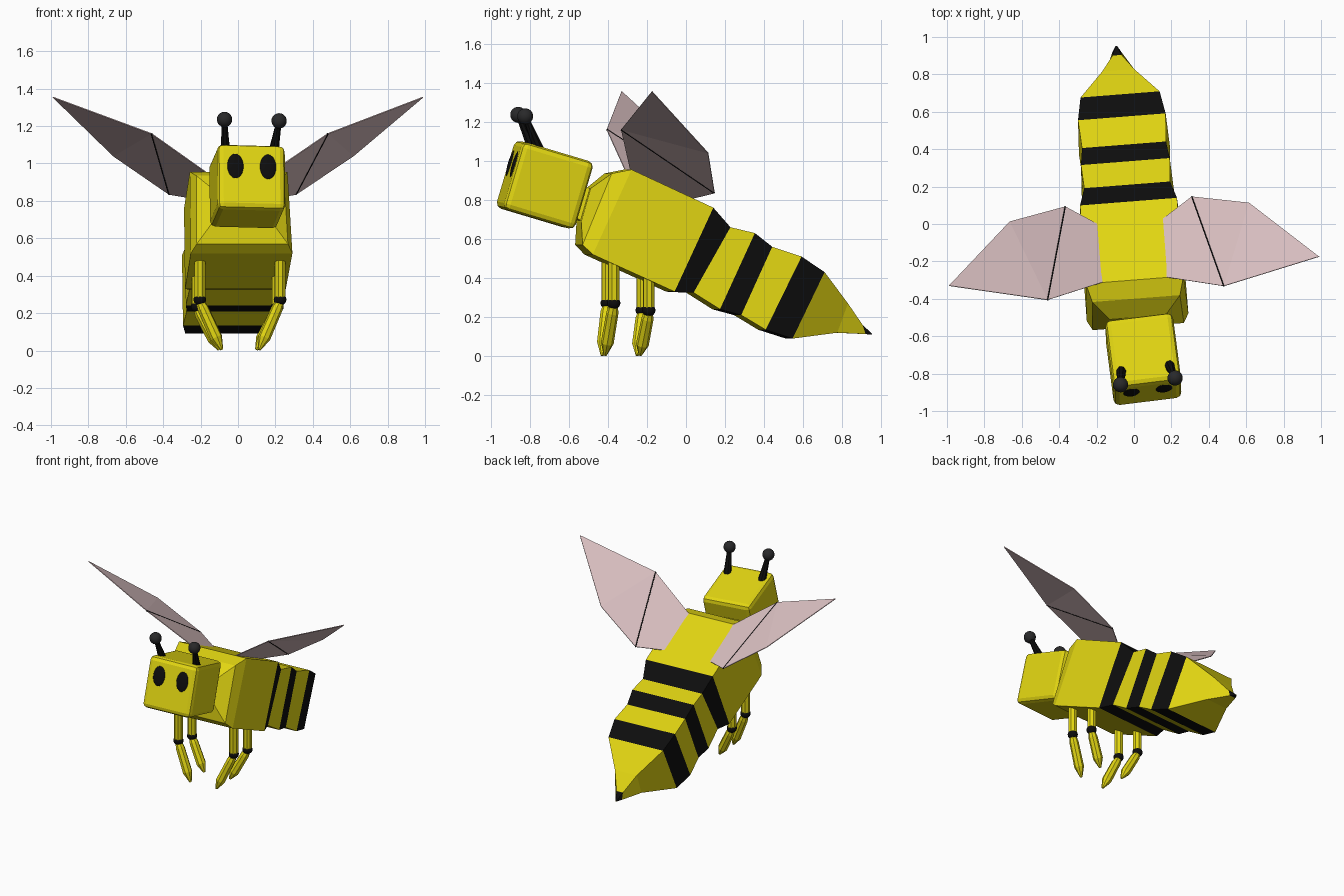
import bpy, bmesh, math
from mathutils import Matrix, Vector

cube = bpy.data.objects.get("Cube")
if cube:
    bpy.data.objects.remove(cube, do_unlink=True)


def material(name, colour):
    m = bpy.data.materials.new(name)
    m.use_nodes = True
    rgba = (*colour, 1)
    m.diffuse_color = rgba
    m.node_tree.nodes["Principled BSDF"].inputs["Base Color"].default_value = rgba
    return m


YELLOW = material("yellow", (0.76, 0.67, 0.006))
BLACK = material("black", (0.004, 0.004, 0.004))
GREY = material("dark grey", (0.022, 0.022, 0.023))
PINK = material("pale pink", (0.72, 0.54, 0.55))

# Body and head each have their own slight turn
BODY = Matrix.Translation((-0.02, 0, 0)) @ Matrix.Rotation(math.radians(4.5), 4, 'Z')
HEAD = (Matrix.Translation((0.05, -0.723, 0.877))
        @ Matrix.Rotation(math.radians(7), 4, 'Z')
        @ Matrix.Rotation(math.radians(1.5), 4, 'Y')
        @ Matrix.Rotation(math.radians(-16.5), 4, 'X'))


def finish(bm, name, frame, *mats):
    bmesh.ops.recalc_face_normals(bm, faces=bm.faces)
    mesh = bpy.data.meshes.new(name)
    bm.to_mesh(mesh)
    bm.free()
    for m in mats:
        mesh.materials.append(m)
    ob = bpy.data.objects.new(name, mesh)
    bpy.context.collection.objects.link(ob)
    ob.matrix_world = frame
    return ob


def loft(rings):
    """Skin equal rings of points and cap both ends; returns bmesh and face bands."""
    bm = bmesh.new()
    rows = [[bm.verts.new(p) for p in r] for r in rings]
    n = len(rows[0])
    bands = [[bm.faces.new((a[i], a[(i + 1) % n], b[(i + 1) % n], b[i])) for i in range(n)]
             for a, b in zip(rows, rows[1:])]
    bm.faces.new(rows[0])
    bm.faces.new(rows[-1])
    return bm, bands


def rod(name, frame, mat, start, end, profile, sides=8):
    """Straight rod; profile is (fraction along, radius) pairs."""
    start, end = Vector(start), Vector(end)
    turn = (end - start).to_track_quat('Z', 'Y')
    angles = [(i + 0.5) * math.tau / sides for i in range(sides)]
    rings = [[start.lerp(end, t) + turn @ Vector((r * math.cos(a), r * math.sin(a), 0))
              for a in angles] for t, r in profile]
    return finish(loft(rings)[0], name, frame, mat)


def ball(name, frame, mat, centre, size):
    bm = bmesh.new()
    bmesh.ops.create_uvsphere(bm, u_segments=20, v_segments=12, radius=1)
    bmesh.ops.scale(bm, vec=size, verts=bm.verts)
    bmesh.ops.translate(bm, vec=centre, verts=bm.verts)
    for f in bm.faces:
        f.smooth = True
    return finish(bm, name, frame, mat)


# Thorax, striped abdomen and sting: top (y, z), bottom (y, z), half width
sections = [
    ((-0.50, 0.86), (-0.55, 0.69), 0.15),
    ((-0.40, 0.935), (-0.55, 0.57), 0.235),
    ((-0.30, 0.955), (-0.50, 0.52), 0.262),
    ((0.12, 0.76), (-0.08, 0.33), 0.26),
    ((0.21, 0.66), (0.02, 0.325), 0.23),
    ((0.335, 0.63), (0.155, 0.24), 0.238),
    ((0.425, 0.56), (0.265, 0.21), 0.225),
    ((0.575, 0.51), (0.39, 0.135), 0.235),
    ((0.695, 0.43), (0.53, 0.09), 0.212),
    ((0.825, 0.27), (0.77, 0.12), 0.085),
    ((0.905, 0.16), (0.92, 0.113), 0.024),
    ((0.955, 0.115), (0.955, 0.11), 0.004),
]
bm, bands = loft([[(-w, *t), (w, *t), (w * 1.04, *b), (-w * 1.04, *b)] for t, b, w in sections])
for i in (3, 5, 7, 10):
    for f in bands[i]:
        f.material_index = 1
finish(bm, "body", BODY, YELLOW, BLACK)

# Neck
rod("neck", BODY, YELLOW, (0, -0.48, 0.76), (0, -0.62, 0.82), [(0, 0.13), (1, 0.1)], 4)

# Head: box with rounded edges
bm = bmesh.new()
bmesh.ops.create_cube(bm, size=1)
bmesh.ops.scale(bm, vec=(0.365, 0.385, 0.36), verts=bm.verts)
bmesh.ops.bevel(bm, geom=bm.edges[:], offset=0.03, segments=2, profile=0.5, affect='EDGES')
finish(bm, "head", HEAD, YELLOW)

for side, s in (("left", 1), ("right", -1)):
    # Eyes and antennae
    ball(side + "_eye", HEAD, BLACK, (s * 0.088, -0.19, 0.055), (0.045, 0.012, 0.07))
    knob = (s * 0.147, -0.216, 0.306)
    rod(side + "_antenna", HEAD, BLACK, (s * 0.13, -0.1, 0.165), knob,
        [(0, 0.028), (0.4, 0.022), (1, 0.014)])
    ball(side + "_antenna_knob", HEAD, GREY, knob, (0.041, 0.041, 0.041))

    # Wing: inner and outer panels folded at a dark vein
    front_knee, back_knee = (s * 0.473, -0.37, 1.16), (s * 0.34, 0.12, 0.835)
    bm = bmesh.new()
    root_f, root_b, knee_f, knee_b, tip, rear = [bm.verts.new(p) for p in (
        (s * 0.155, -0.295, 0.94), (s * 0.17, 0.01, 0.805), front_knee, back_knee,
        (s * 0.993, -0.253, 1.355), (s * 0.643, 0.063, 1.04))]
    bm.faces.new((root_f, knee_f, knee_b, root_b))
    bm.faces.new((knee_f, tip, rear))
    bm.faces.new((knee_f, rear, knee_b))
    wing = finish(bm, side + "_wing", BODY, PINK)
    solid = wing.modifiers.new("thickness", 'SOLIDIFY')
    solid.thickness = 0.005
    solid.offset = 0
    rod(side + "_wing_vein", BODY, BLACK, front_knee, back_knee, [(0, 0.005), (1, 0.005)], 6)

    # Two legs: upper part, knee, tapered lower part
    for place, y, top, knee in (("front", -0.388, 0.53, 0.272), ("back", -0.208, 0.45, 0.235)):
        name = side + "_" + place + "_"
        x = s * 0.215
        rod(name + "upper_leg", BODY, YELLOW, (x, y, top), (x, y, knee), [(0, 0.031), (1, 0.031)])
        ball(name + "knee", BODY, BLACK, (x, y, knee), (0.034, 0.034, 0.032))
        rod(name + "lower_leg", BODY, YELLOW, (x, y, knee - 0.01), (s * 0.1, y - 0.035, 0.004),
            [(0, 0.022), (0.15, 0.031), (0.75, 0.033), (1, 0.008)])
